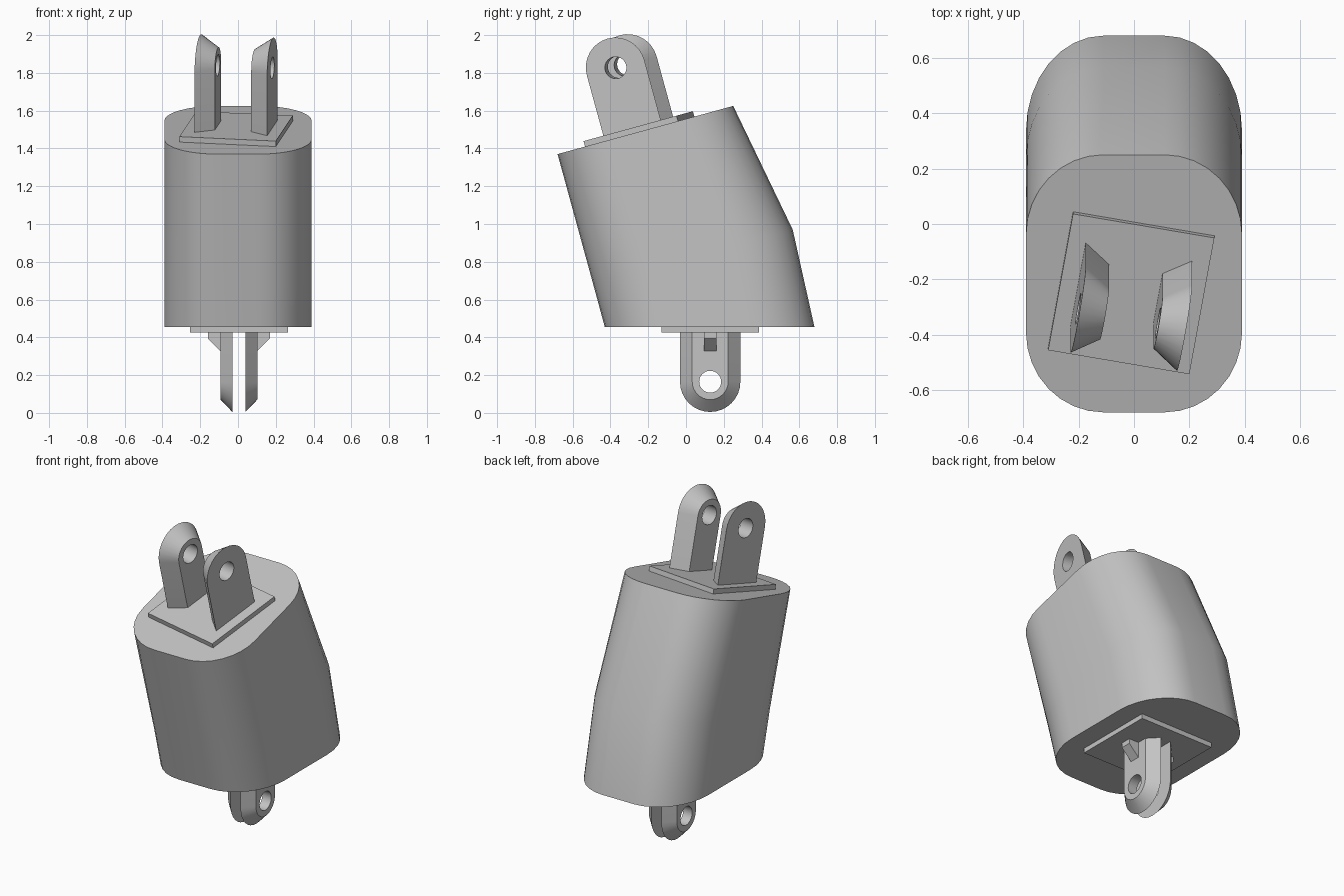
import bpy, bmesh
from math import sin, cos, pi, radians
from mathutils import Matrix, Vector

cube = bpy.data.objects.get("Cube")
if cube:
    bpy.data.objects.remove(cube, do_unlink=True)

GREY = (0.55, 0.55, 0.55, 1)
grey = bpy.data.materials.new("plain_grey")
grey.use_nodes = True
grey.diffuse_color = GREY
grey.node_tree.nodes["Principled BSDF"].inputs["Base Color"].default_value = GREY


def finish(name, bm, frame=Matrix()):
    """Turn a bmesh into a named, shaded object placed in the given frame."""
    bmesh.ops.transform(bm, matrix=frame, verts=bm.verts)
    bmesh.ops.recalc_face_normals(bm, faces=bm.faces)
    mesh = bpy.data.meshes.new(name)
    bm.to_mesh(mesh)
    bm.free()
    mesh.materials.append(grey)
    obj = bpy.data.objects.new(name, mesh)
    bpy.context.collection.objects.link(obj)
    bpy.ops.object.select_all(action='DESELECT')
    obj.select_set(True)
    bpy.context.view_layer.objects.active = obj
    bpy.ops.object.shade_smooth_by_angle(angle=radians(25))
    return obj


def bridge(bm, a, b):
    n = len(a)
    for i in range(n):
        j = (i + 1) % n
        bm.faces.new((a[i], a[j], b[j], b[i]))


# Body: rounded sections lofted between front and back (y, z) points
def section(bm, front, back, half=0.39, rx=0.28, fy=0.31, steps=8):
    f, b = Vector((0, *front)), Vector((0, *back))
    ring = []
    for q in range(4):
        sx = 1 if q in (0, 3) else -1
        sy = 1 if q < 2 else -1
        for k in range(steps + 1):
            a = (q + k / steps) * pi / 2
            x = sx * (half - rx) + rx * cos(a)
            t = 0.5 + sy * (0.5 - fy) + fy * sin(a)
            p = f.lerp(b, t)
            p.x = x
            ring.append(bm.verts.new(p))
    return ring


bm = bmesh.new()
rings = [section(bm, (-0.43, 0.455), (0.68, 0.455)),
         section(bm, (-0.493, 0.687), (0.565, 0.97)),
         section(bm, (-0.68, 1.37), (0.25, 1.625))]
for lower, upper in zip(rings, rings[1:]):
    bridge(bm, lower, upper)
bm.faces.new(rings[0])
bm.faces.new(rings[-1])
finish("body", bm)

# Joint frames: local z points away from the body
PLATE = 0.03
top = (Matrix.Translation((-0.01, -0.245, 1.489)) @ Matrix.Rotation(radians(15.3), 4, 'X')
       @ Matrix.Rotation(radians(-10), 4, 'Z'))
bottom = Matrix.Translation((0.005, 0.128, 0.455)) @ Matrix.Rotation(pi, 4, 'Y')


def plate(name, frame, size=0.518):
    bm = bmesh.new()
    bmesh.ops.create_cube(bm, size=1)
    bmesh.ops.transform(bm, verts=bm.verts, matrix=Matrix.Translation((0, 0, PLATE / 2))
                        @ Matrix.Diagonal((size, size, PLATE, 1)))
    finish(name, bm, frame)


# Lug: round-ended tab with a pin hole, one face narrowed by a chamfer
def lug(name, frame, side, x_full, x_small, height, r=0.16, chamfer=0.065, hole=0.058, n=16):
    def outline(x, rad):
        arc = [(rad * cos(pi * k / n), rad * sin(pi * k / n)) for k in range(n + 1)]
        base = [(-rad + 2 * rad * k / (n - 2), -height) for k in range(n - 1)]
        return [bm.verts.new((side * x, y, PLATE + height + z)) for y, z in arc + base]

    def circle(x):
        return [bm.verts.new((side * x, hole * cos(pi * k / n),
                              PLATE + height + hole * sin(pi * k / n))) for k in range(2 * n)]

    bm = bmesh.new()
    loops = [circle(x_full), outline(x_full, r), outline(x_small, r - chamfer), circle(x_small)]
    for a, b in zip(loops, loops[1:] + loops[:1]):
        bridge(bm, a, b)
    finish(name, bm, frame)


# Gusset: small wedge bracing a bottom lug against its plate
def gusset(name, frame, side, half=0.033):
    profile = [(0.09, 0.03), (0.165, 0.03), (0.165, 0.06), (0.09, 0.135)]
    bm = bmesh.new()
    ends = [[bm.verts.new((side * x, y, z)) for x, z in profile] for y in (-half, half)]
    bridge(bm, *ends)
    for end in ends:
        bm.faces.new(end)
    finish(name, bm, frame)


plate("top_plate", top)
plate("bottom_plate", bottom)
for side, label in ((1, "left"), (-1, "right")):
    lug("top_lug_" + label, top, side, 0.195, 0.098, 0.33)
    # The bottom frame is flipped, so its sides swap
    lug("bottom_lug_" + label, bottom, -side, 0.035, 0.097, 0.26)
    gusset("bottom_gusset_" + label, bottom, -side)
